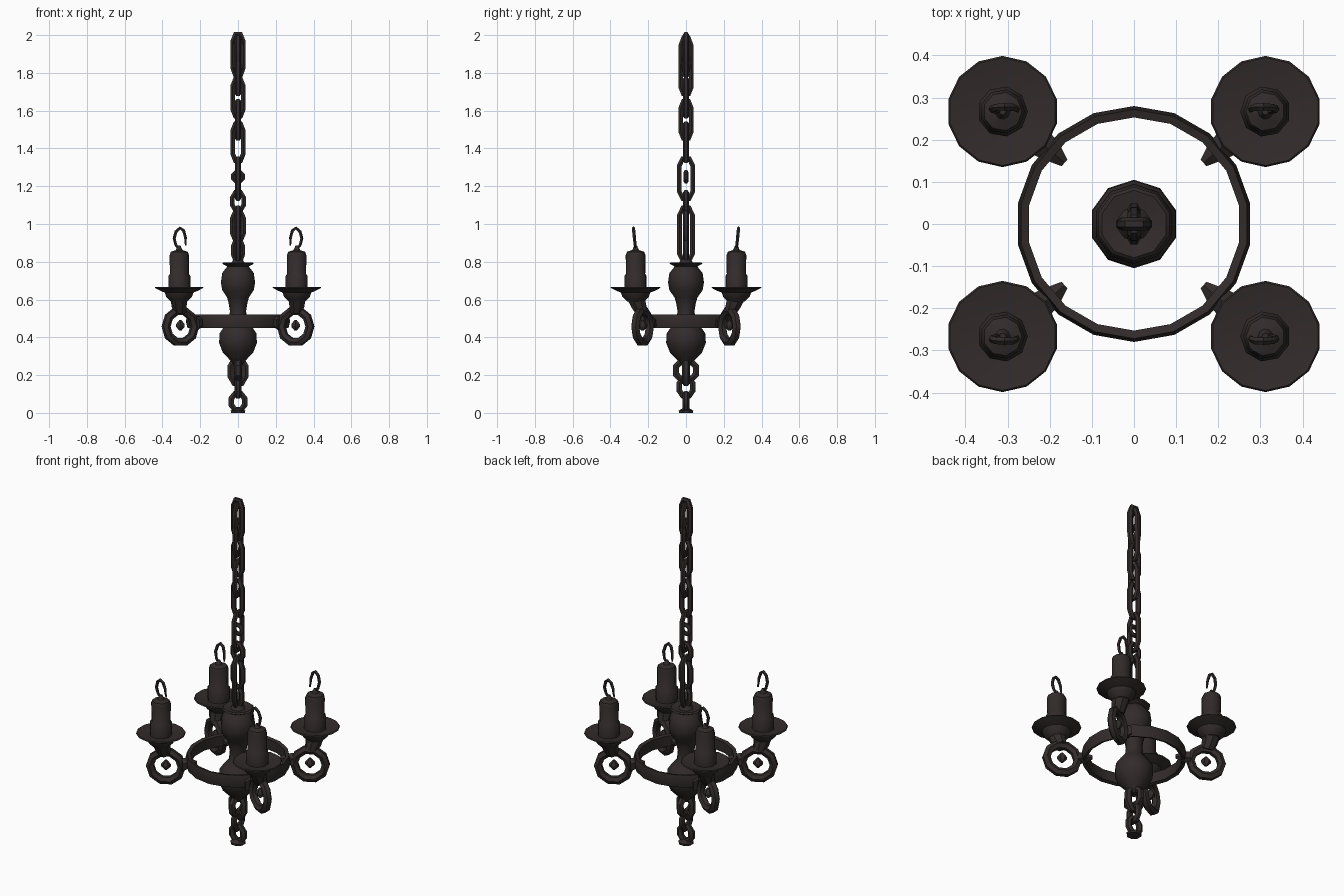
import bpy, bmesh, math
from mathutils import Vector

old = bpy.data.objects.get("Cube")
if old:
    bpy.data.objects.remove(old)

iron = bpy.data.materials.new("dark_iron")
iron.use_nodes = True
colour = (0.032, 0.024, 0.024, 1)
iron.diffuse_color = colour
bsdf = iron.node_tree.nodes["Principled BSDF"]
bsdf.inputs["Base Color"].default_value = colour
bsdf.inputs["Roughness"].default_value = 0.8


def loft(name, rings, closed=False, mirrored=False):
    """Skin a list of point rings; open lofts are capped."""
    bm = bmesh.new()
    loops = [[bm.verts.new(p) for p in ring] for ring in rings]
    n = len(loops[0])
    pairs = list(zip(loops, loops[1:]))
    if closed:
        pairs.append((loops[-1], loops[0]))
    else:
        bm.faces.new(loops[0])
        bm.faces.new(loops[-1])
    for a, b in pairs:
        for i in range(n):
            j = (i + 1) % n
            bm.faces.new((a[i], a[j], b[j], b[i]))
    bmesh.ops.recalc_face_normals(bm, faces=bm.faces)
    mesh = bpy.data.meshes.new(name)
    bm.to_mesh(mesh)
    bm.free()
    mesh.materials.append(iron)
    obj = bpy.data.objects.new(name, mesh)
    bpy.context.collection.objects.link(obj)
    bpy.ops.object.select_all(action='DESELECT')
    obj.select_set(True)
    bpy.context.view_layer.objects.active = obj
    bpy.ops.object.shade_smooth_by_angle(angle=math.radians(42))
    if mirrored:
        mod = obj.modifiers.new("four_arms", 'MIRROR')
        mod.use_axis = (True, True, False)
    return obj


def lathe(name, profile, centre=(0, 0), sides=10, **kw):
    """Turn (radius, height) pairs around a vertical axis."""
    angles = [2 * math.pi * (i + 0.5) / sides for i in range(sides)]
    rings = [[(centre[0] + r * math.cos(a), centre[1] + r * math.sin(a), z)
              for a in angles] for r, z in profile]
    return loft(name, rings, **kw)


def tube(name, path, radii, normal, sides=6, closed=False, **kw):
    """Sweep a polygon along a path lying roughly across the normal."""
    path = [Vector(p) for p in path]
    normal = Vector(normal).normalized()
    if not isinstance(radii, (list, tuple)):
        radii = [radii] * len(path)
    rings = []
    last = len(path) - 1
    for i, p in enumerate(path):
        before = path[i - 1] if closed else path[max(i - 1, 0)]
        after = path[(i + 1) % len(path)] if closed else path[min(i + 1, last)]
        side = (after - before).normalized().cross(normal).normalized()
        ring = []
        for k in range(sides):
            a = 2 * math.pi * (k + 0.5) / sides
            ring.append(p + radii[i] * (math.cos(a) * side + math.sin(a) * normal))
        rings.append(ring)
    return loft(name, rings, closed, **kw)


def link(name, low, high, half_width, along_x, thick=0.015):
    """An upright chain link with chamfered corners, facing x or y."""
    w = half_width - thick * 0.8
    a, b = low + thick * 0.8, high - thick * 0.8
    c = min(0.04, (b - a) * 0.3)
    flat = [(w, a + c), (w, b - c), (w * 0.45, b), (-w * 0.45, b),
            (-w, b - c), (-w, a + c), (-w * 0.45, a), (w * 0.45, a)]
    if along_x:
        path, normal = [(u, 0, z) for u, z in flat], (0, 1, 0)
    else:
        path, normal = [(0, u, z) for u, z in flat], (1, 0, 0)
    return tube(name, path, thick, normal, 6, True)


# Turned central column
lathe("central_column", [
    (0.025, 0.25), (0.045, 0.28), (0.085, 0.32), (0.105, 0.37), (0.103, 0.42),
    (0.075, 0.46), (0.05, 0.49), (0.045, 0.54), (0.052, 0.58), (0.06, 0.61),
    (0.088, 0.65), (0.095, 0.69), (0.088, 0.74), (0.06, 0.775),
    (0.088, 0.79), (0.08, 0.797), (0.04, 0.79), (0.02, 0.82)])

# Hoop joining the arms
lathe("hoop", [(0.253, 0.457), (0.272, 0.45), (0.28, 0.485),
               (0.272, 0.522), (0.253, 0.517)], sides=18, closed=True)

# Suspension chain: loose links below, tight alternating links above
link("chain_lower_y", 0.79, 1.10, 0.046, False)
link("chain_lower_x_1", 0.79, 0.93, 0.036, True)
link("chain_lower_x_2", 0.90, 1.08, 0.042, True)
link("chain_small_x", 1.06, 1.18, 0.042, True)
link("chain_long_y", 1.12, 1.36, 0.048, False)
link("chain_knot_x", 1.215, 1.285, 0.036, True, 0.013)
pitch, start = 0.118, 1.32
for i in range(5):
    low = start + i * pitch
    link(f"chain_upper_{i + 1}", low, low + 2 * pitch - 0.01, 0.04, i % 2 == 0)
link("chain_top", 1.80, 2.0, 0.038, False)
link("chain_top_cross", 1.77, 2.0, 0.038, True)

# Pendant chain under the column
link("pendant_link_upper", 0.14, 0.30, 0.055, True, 0.02)
link("pendant_link_wide", 0.16, 0.29, 0.07, False, 0.02)
link("pendant_link_middle", 0.075, 0.20, 0.05, False, 0.018)
link("pendant_ring", 0.003, 0.115, 0.05, True, 0.018)
lathe("pendant_foot", [(0.04, 0.0), (0.042, 0.012), (0.018, 0.025)], sides=8)

# Arm scroll: an upright ring with a bead at its middle
turn = math.radians(27)
direction = Vector((math.cos(turn), math.sin(turn), 0))
across = Vector((-math.sin(turn), math.cos(turn), 0))
hub = Vector((0.305, 0.23, 0.457))
circle = [2 * math.pi * i / 10 for i in range(10)]
tube("arm_scroll",
     [hub + 0.085 * (math.cos(a) * direction + math.sin(a) * Vector((0, 0, 1)))
      for a in circle], 0.024, across, 6, True, mirrored=True)
lathe("scroll_bead", [(0.006, 0.435), (0.026, 0.455), (0.026, 0.47), (0.006, 0.492)],
      hub.xy, 6, mirrored=True)

# Arm root passing through the hoop, with a pointed inner tip
tube("arm_root", [(0.165, 0.145, 0.48), (0.195, 0.172, 0.48), (0.225, 0.195, 0.472)],
     [0.012, 0.03, 0.04], (0, 0, 1), 6, mirrored=True)

# Stem, cup, drip pan and candle
cx, cy = 0.312, 0.267
tube("arm_stem", [(cx - 0.004, 0.235, 0.535), (cx, 0.25, 0.57), (cx, cy, 0.615)],
     [0.035, 0.043, 0.05], (1, 0, 0), 8, mirrored=True)
lathe("drip_pan", [(0.045, 0.59), (0.07, 0.615), (0.078, 0.637), (0.105, 0.648),
                   (0.132, 0.662), (0.128, 0.667), (0.06, 0.655)],
      (cx, cy), 14, mirrored=True)
lathe("candle", [(0.06, 0.65), (0.06, 0.725), (0.052, 0.735), (0.053, 0.835),
                 (0.046, 0.853), (0.018, 0.862), (0.008, 0.885)],
      (cx, cy), 9, mirrored=True)

# Hooked wire flame
hook = [(0.004, 0.865), (0.022, 0.89), (0.03, 0.925), (0.02, 0.96), (0.0, 0.978),
        (-0.018, 0.965), (-0.028, 0.93), (-0.03, 0.885)]
tube("flame_wire", [(cx - 0.005 + u, cy + (z - 0.865) * 0.1, z) for u, z in hook],
     [0.006, 0.008, 0.009, 0.009, 0.009, 0.009, 0.008, 0.005],
     (0, 1, 0), 5, mirrored=True)
